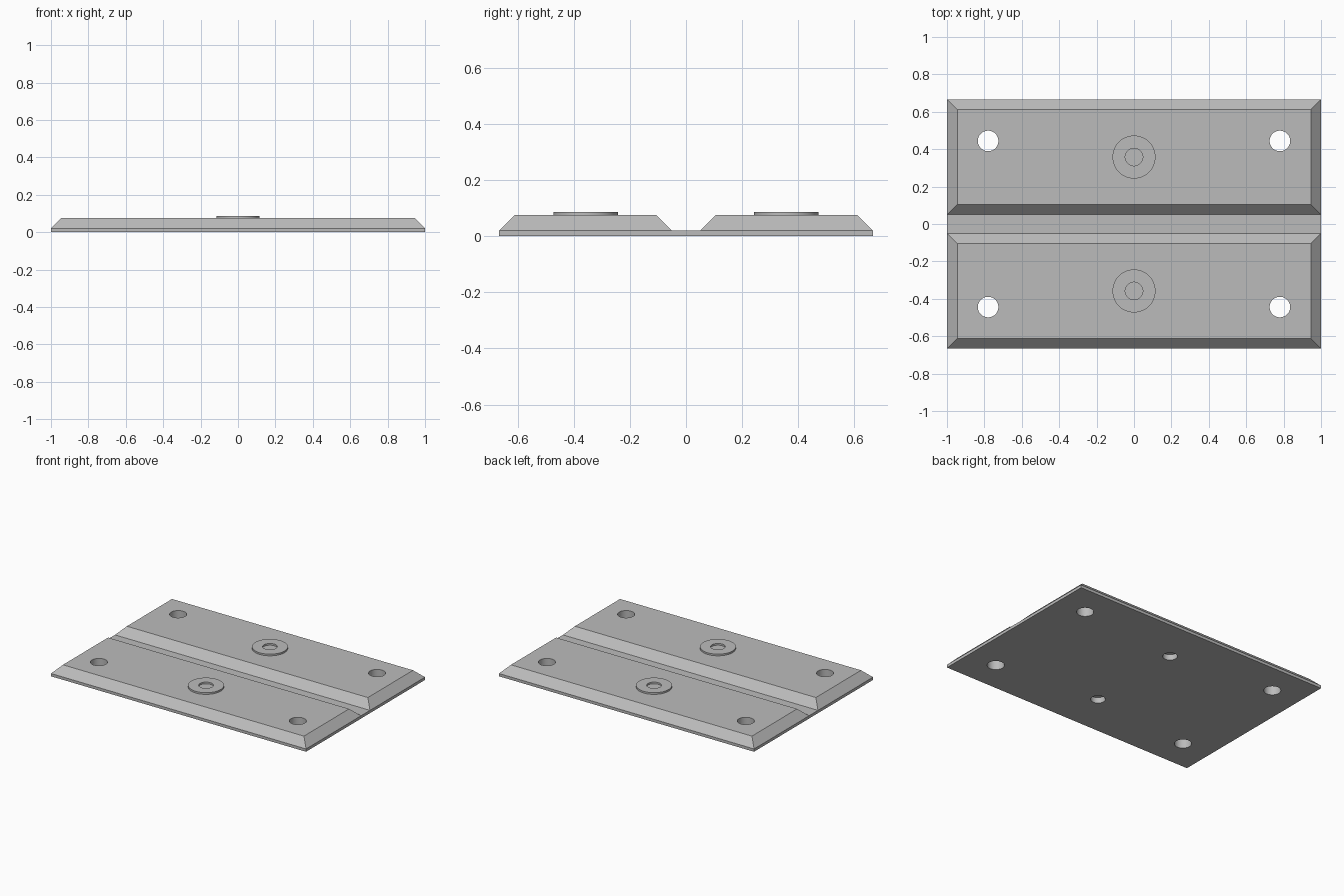
import bpy, bmesh

if "Cube" in bpy.data.objects:
    bpy.data.objects.remove(bpy.data.objects["Cube"])

grey = bpy.data.materials.new("plain grey")
grey.diffuse_color = (0.5, 0.5, 0.5, 1)
grey.use_nodes = True
grey.node_tree.nodes["Principled BSDF"].inputs["Base Color"].default_value = grey.diffuse_color

HALF_Y, EDGE_Z, TOP_Z, RING_Z = 0.666, 0.02, 0.075, 0.087
PAD_Y, BOLT_X, BOLT_Y = 0.358, 0.78, 0.444


def finish(name, bm):
    mesh = bpy.data.meshes.new(name)
    bmesh.ops.recalc_face_normals(bm, faces=bm.faces)
    bm.to_mesh(mesh)
    bm.free()
    mesh.materials.append(grey)
    obj = bpy.data.objects.new(name, mesh)
    bpy.context.collection.objects.link(obj)
    return obj


def smooth(obj):
    bpy.ops.object.select_all(action='DESELECT')
    obj.select_set(True)
    bpy.context.view_layer.objects.active = obj
    bpy.ops.object.shade_smooth_by_angle()


def cutter(name, x, y, r, z0, z1):
    bpy.ops.mesh.primitive_cylinder_add(vertices=48, radius=r, depth=z1 - z0,
                                        location=(x, y, (z0 + z1) / 2))
    obj = bpy.context.object
    obj.name = name
    obj.data.materials.append(grey)
    obj.hide_render = True
    return obj


# Base plate with two raised, bevelled pads and a groove between them
bm = bmesh.new()
bmesh.ops.create_cube(bm, size=1)
for v in bm.verts:
    v.co = (v.co.x * 2, v.co.y * 2 * HALF_Y, (v.co.z + 0.5) * EDGE_Z)
for y in (-0.05, 0.05):
    bmesh.ops.bisect_plane(bm, geom=bm.verts[:] + bm.edges[:] + bm.faces[:],
                           plane_co=(0, y, 0), plane_no=(0, 1, 0))
bm.normal_update()
pads = [f for f in bm.faces
        if f.normal.z > 0.9 and abs(f.calc_center_median().y) > 0.1]
bmesh.ops.inset_individual(bm, faces=pads, thickness=TOP_Z - EDGE_Z,
                           depth=TOP_Z - EDGE_Z, use_even_offset=True)
plate = finish("hinged_plate", bm)

# Bolt holes through the corners, shallow sockets under the rings
cutters = []
for s in (-1, 1):
    cutters.append(cutter("socket_cutter", 0, s * PAD_Y, 0.047, -0.1, 0.04))
    for t in (-1, 1):
        cutters.append(cutter("bolt_hole_cutter", t * BOLT_X, s * BOLT_Y, 0.055, -0.1, 0.2))
for c in cutters:
    mod = plate.modifiers.new("hole", 'BOOLEAN')
    mod.operation, mod.solver, mod.object = 'DIFFERENCE', 'EXACT', c
bpy.context.view_layer.update()
cut = bpy.data.meshes.new_from_object(
    plate.evaluated_get(bpy.context.evaluated_depsgraph_get()))
plate.modifiers.clear()
plate.data = cut
for c in cutters:
    bpy.data.objects.remove(c)
smooth(plate)

# Raised flat ring in the middle of each pad
for s, side in ((-1, "front"), (1, "back")):
    bm = bmesh.new()
    profile = [(0.047, TOP_Z), (0.115, TOP_Z), (0.115, RING_Z), (0.047, RING_Z)]
    verts = [bm.verts.new((r, 0, z)) for r, z in profile]
    edges = [bm.edges.new((verts[i], verts[(i + 1) % 4])) for i in range(4)]
    bmesh.ops.spin(bm, geom=verts + edges, cent=(0, 0, 0), axis=(0, 0, 1),
                   angle=6.283185307, steps=64)
    bmesh.ops.remove_doubles(bm, verts=bm.verts, dist=1e-4)
    bmesh.ops.translate(bm, verts=bm.verts, vec=(0, s * PAD_Y, 0))
    smooth(finish(side + "_ring", bm))
